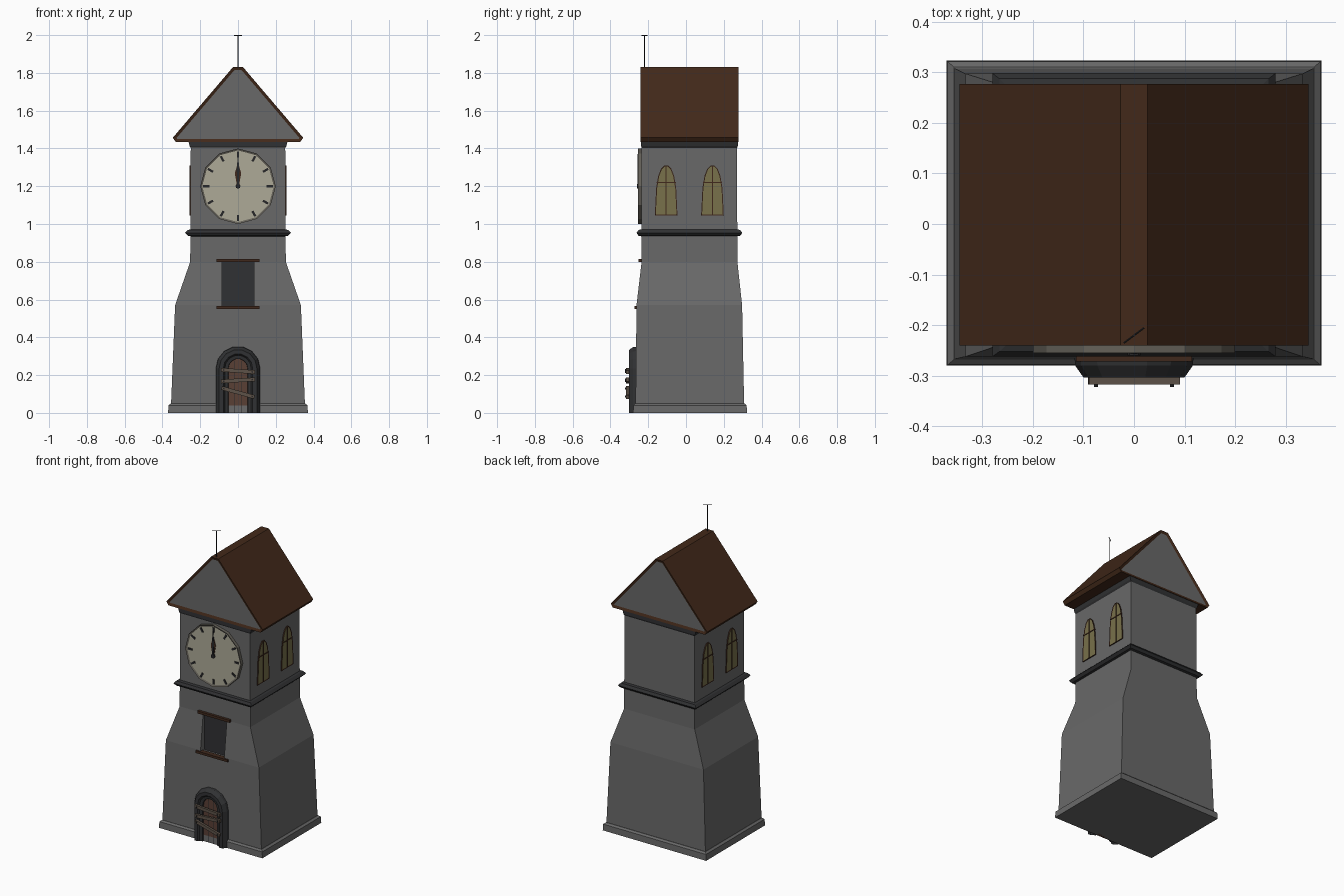
import bpy, bmesh, math
from mathutils import Matrix, Vector

if "Cube" in bpy.data.objects:
    bpy.data.objects.remove(bpy.data.objects["Cube"])


def material(name, r, g, b):
    m = bpy.data.materials.new(name)
    m.diffuse_color = (r, g, b, 1)
    m.use_nodes = True
    m.node_tree.nodes["Principled BSDF"].inputs["Base Color"].default_value = m.diffuse_color
    return m


STONE = material("stone", 0.14, 0.14, 0.14)
DARK = material("dark_stone", 0.03, 0.031, 0.033)
ROOF = material("roof_wood", 0.055, 0.022, 0.010)
TRIM = material("trim_wood", 0.05, 0.022, 0.012)
DOOR = material("door_wood", 0.10, 0.05, 0.035)
PLANK = material("plank_wood", 0.11, 0.085, 0.065)
CREAM = material("clock_cream", 0.42, 0.40, 0.31)
RIM = material("clock_rim", 0.13, 0.12, 0.10)
GLASS = material("window_glass", 0.19, 0.165, 0.07)
IRON = material("iron", 0.02, 0.02, 0.022)


def finish(name, bm, *mats):
    bmesh.ops.recalc_face_normals(bm, faces=bm.faces[:])
    me = bpy.data.meshes.new(name)
    bm.to_mesh(me)
    bm.free()
    for m in mats:
        me.materials.append(m)
    ob = bpy.data.objects.new(name, me)
    bpy.context.collection.objects.link(ob)
    return ob


def box(name, x, y, z, mat, tilt=0):
    """Box from (min, max) ranges, tilted about y through its centre."""
    bm = bmesh.new()
    size = [r[1] - r[0] for r in (x, y, z)]
    mid = Vector([(r[0] + r[1]) / 2 for r in (x, y, z)])
    mat4 = Matrix.Translation(mid) @ Matrix.Rotation(tilt, 4, 'Y') @ Matrix.Diagonal((*size, 1))
    bmesh.ops.create_cube(bm, size=1, matrix=mat4)
    return finish(name, bm, mat)


def loft(name, rings, mat, caps=True, closed=True):
    """Skin between rings of points."""
    bm = bmesh.new()
    vs = [[bm.verts.new(p) for p in ring] for ring in rings]
    n = len(vs[0])
    for a, b in zip(vs, vs[1:]):
        for i in range(n if closed else n - 1):
            j = (i + 1) % n
            bm.faces.new((a[i], a[j], b[j], b[i]))
    if caps:
        bm.faces.new(vs[0])
        bm.faces.new(vs[-1])
    return finish(name, bm, mat)


def tower(name, sections, mat):
    """Rectangular sections (half width, y front, y back, z)."""
    return loft(name, [[(-h, f, z), (h, f, z), (h, b, z), (-h, b, z)]
                       for h, f, b, z in sections], mat)


def prism(name, pts, axis, a, b, mat, inset=0, sink=0, inner=None, both=False):
    """Extrude a (u, z) profile from a to b; optionally recess the b end."""
    bm = bmesh.new()
    ends = [[bm.verts.new((u, d, v) if axis == 'y' else (d, u, v)) for u, v in pts]
            for d in (a, b)]
    n = len(pts)
    for i in range(n):
        j = (i + 1) % n
        bm.faces.new((ends[0][i], ends[0][j], ends[1][j], ends[1][i]))
    caps = [bm.faces.new(e) for e in ends]
    bmesh.ops.recalc_face_normals(bm, faces=bm.faces[:])
    if inset:
        panels = caps if both else caps[1:]
        bmesh.ops.inset_individual(bm, faces=panels, thickness=inset, depth=-sink,
                                   use_even_offset=True)
        for f in panels:
            f.material_index = 1
    return finish(name, bm, mat, inner or mat)


def rod(name, p, q, r, mat, sides=6):
    p, q = Vector(p), Vector(q)
    bm = bmesh.new()
    rot = (q - p).to_track_quat('Z', 'Y').to_matrix().to_4x4()
    bmesh.ops.create_cone(bm, cap_ends=True, segments=sides, radius1=r, radius2=r,
                          depth=(q - p).length, matrix=Matrix.Translation((p + q) / 2) @ rot)
    return finish(name, bm, mat)


# Masonry: plinth, tapering body, ledge, cornice
tower("plinth", [(0.37, -0.28, 0.323, 0), (0.368, -0.278, 0.321, 0.04),
                 (0.356, -0.268, 0.31, 0.05)], STONE)
body = tower("tower_body", [(0.355, -0.267, 0.308, 0.03), (0.333, -0.262, 0.297, 0.57),
                            (0.253, -0.235, 0.272, 0.80), (0.25, -0.235, 0.27, 1.42)], STONE)
tower("ledge", [(0.25, -0.237, 0.272, 0.935), (0.266, -0.252, 0.287, 0.938),
                (0.28, -0.262, 0.298, 0.953), (0.266, -0.252, 0.287, 0.968),
                (0.25, -0.237, 0.272, 0.972)], DARK)
tower("cornice", [(0.25, -0.234, 0.27, 1.402), (0.256, -0.238, 0.274, 1.412),
                  (0.262, -0.238, 0.274, 1.437)], DARK)

# Front window recess with its lintel and sill
cutter = box("window_cutter", (-0.085, 0.085), (-0.35, -0.21), (0.56, 0.805), DARK)
cutter.hide_render = True
cutter.hide_set(True)
cut = body.modifiers.new("window", 'BOOLEAN')
cut.object = cutter
cut.solver = 'EXACT'
box("window_back", (-0.086, 0.086), (-0.222, -0.208), (0.555, 0.81), DARK)
box("window_lintel", (-0.115, 0.115), (-0.252, -0.22), (0.798, 0.814), TRIM)
box("window_sill", (-0.115, 0.115), (-0.272, -0.24), (0.55, 0.565), TRIM)

# Roof with recessed stone gables
half = [(0.33, 1.435), (0.345, 1.457), (0.027, 1.83)]
prism("roof", half + [(-x, z) for x, z in reversed(half)], 'y', 0.277, -0.24, ROOF,
      0.016, 0.006, STONE, both=True)

# Clock face, hour marks and hands
CZ = 1.2
dial = [(0.2 * math.sin(math.tau * i / 12), CZ + 0.2 * math.cos(math.tau * i / 12))
        for i in range(12)]
prism("clock_dial", dial, 'y', -0.23, -0.255, RIM, 0.01, 0.005, CREAM)
for i in range(12):
    a = math.tau * i / 12
    x, z = 0.168 * math.sin(a), CZ + 0.168 * math.cos(a)
    box("hour_mark", (x - 0.006, x + 0.006), (-0.254, -0.247), (z - 0.016, z + 0.016), IRON, a)


def hand(name, width, length, y, mat):
    prism(name, [(-0.005, CZ), (0.005, CZ), (width, CZ + length * 0.55), (0, CZ + length),
                 (-width, CZ + length * 0.55)], 'y', y + 0.003, y, mat)


hand("hour_hand", 0.017, 0.125, -0.254, TRIM)
hand("minute_hand", 0.007, 0.17, -0.257, IRON)
rod("clock_hub", (0, -0.248, CZ), (0, -0.26, CZ), 0.013, IRON, 8)

# Arched belfry windows, two on each side
arch_half = [(0.06, 1.045), (0.053, 1.19), (0.042, 1.255), (0.027, 1.293), (0.01, 1.31)]
arch = arch_half + [(-u, z) for u, z in reversed(arch_half)]
for side in (-1, 1):
    for yc in (-0.105, 0.14):
        prism("side_window", [(yc + u, z) for u, z in arch], 'x', side * 0.24, side * 0.258,
              TRIM, 0.005, 0.003, GLASS)
        xs = sorted((side * 0.25, side * 0.258))
        box("window_mullion", xs, (yc - 0.003, yc + 0.003), (1.048, 1.307), TRIM)
        box("window_crossbar", xs, (yc - 0.051, yc + 0.051), (1.217, 1.223), TRIM)


# Doorway: swept stone arch, door leaf, nailed planks
def door_arch(w, y, spring=0.235, seg=7):
    top = [(w * math.cos(math.pi * i / seg), y, spring + w * math.sin(math.pi * i / seg))
           for i in range(seg + 1)]
    return [(w, y, 0)] + top + [(-w, y, 0)]


loft("door_surround", [door_arch(w, y) for w, y in
     ((0.12, -0.24), (0.116, -0.28), (0.1, -0.303), (0.078, -0.303),
      (0.07, -0.292), (0.052, -0.288), (0.048, -0.255))], DARK, caps=False, closed=False)
prism("door_leaf", [(x, z) for x, _, z in door_arch(0.053, 0)], 'y', -0.25, -0.278, DOOR)
for k in (-0.018, 0.018):
    box("door_groove", (k - 0.0015, k + 0.0015), (-0.28, -0.27), (0, 0.275), IRON)
for z, tilt in ((0.222, 0.07), (0.172, -0.06), (0.108, 0.27)):
    box("door_plank", (-0.09, 0.09), (-0.317, -0.302), (z - 0.01, z + 0.01), PLANK, tilt)
    for x in (-0.075, 0.075):
        zn = z - x * math.tan(tilt)
        rod("plank_nail", (x, -0.31, zn), (x, -0.322, zn), 0.005, IRON)

# Roof finial
rod("finial_pole", (0, -0.22, 1.82), (0, -0.22, 2.0), 0.002, IRON)
rod("finial_bar", (-0.02, -0.235, 1.998), (0.02, -0.205, 1.998), 0.002, IRON)
